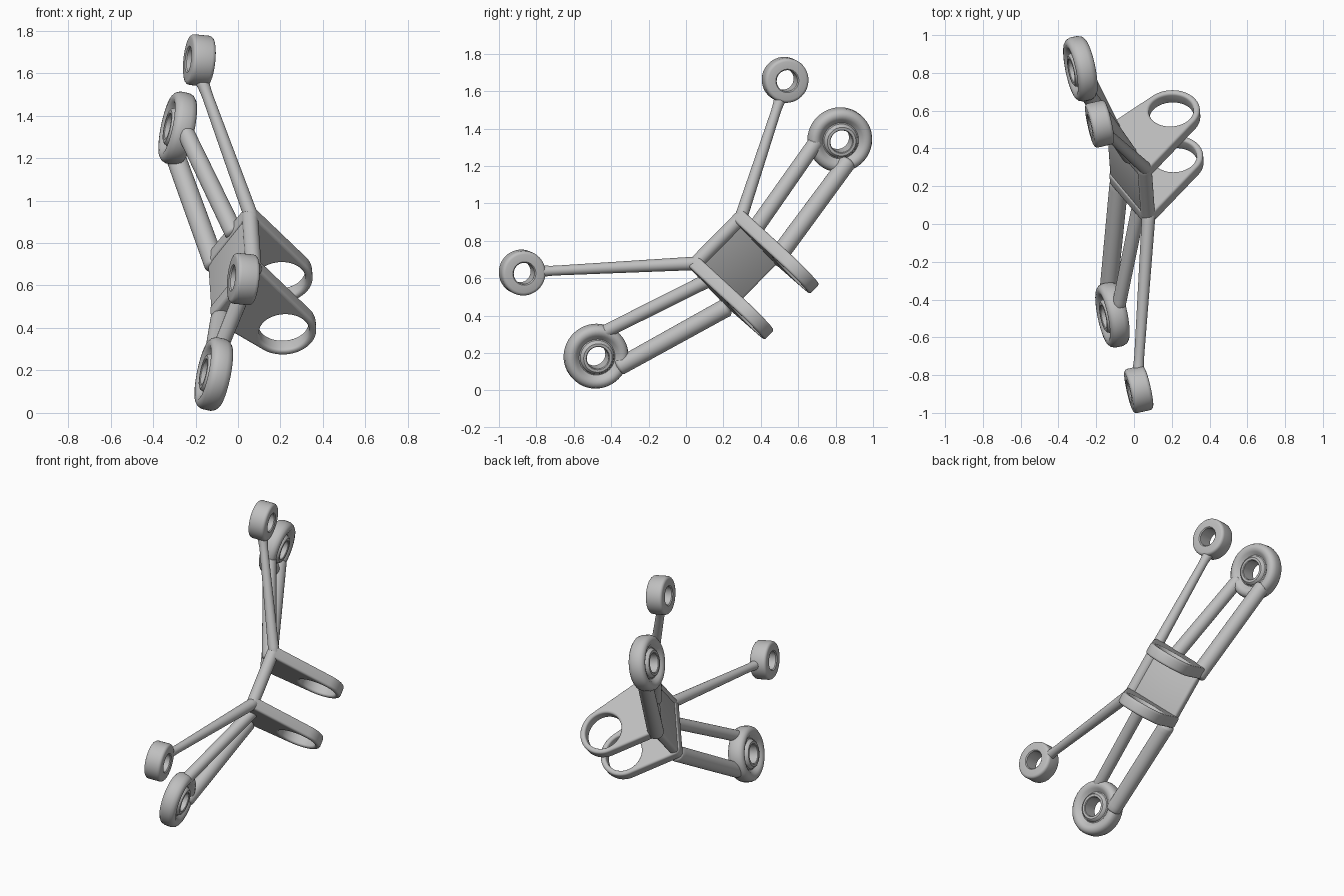
import bpy, bmesh, math
from math import sin, cos, tau
from mathutils import Vector, Matrix
from mathutils.geometry import convex_hull_2d

cube = bpy.data.objects.get("Cube")
if cube:
    bpy.data.objects.remove(cube, do_unlink=True)

GREY = (0.52, 0.52, 0.52, 1)
metal = bpy.data.materials.new("plain grey")
metal.use_nodes = True
metal.diffuse_color = GREY
metal.node_tree.nodes["Principled BSDF"].inputs["Base Color"].default_value = GREY

# Hub frame: out of the plate (N), across the plate (W), along the plate (U)
U = Vector((-0.05, 0.70, 0.71)).normalized()
W = Vector((-0.50, 0.58, -0.64))
W = (W - U * W.dot(U)).normalized()
N = W.cross(U)
HUB = Matrix.Translation((0.10, 0.175, 0.815)) @ Matrix((N, W, U)).transposed().to_4x4()
LUG_U = {"front_lug": -0.185, "back_lug": 0.16}


def hub_point(n, w, u):
    return HUB @ Vector((n, w, u))


def finish(obj, matrix, angle=35):
    obj.matrix_world = matrix
    bpy.ops.object.select_all(action="DESELECT")
    bpy.context.view_layer.objects.active = obj
    obj.select_set(True)
    if obj.type == "CURVE":
        bpy.ops.object.convert(target="MESH")
        obj = bpy.context.view_layer.objects.active
    obj.data.materials.clear()
    obj.data.materials.append(metal)
    bpy.ops.object.shade_smooth_by_angle(angle=math.radians(angle))


def from_bmesh(name, bm, matrix):
    bmesh.ops.recalc_face_normals(bm, faces=bm.faces)
    mesh = bpy.data.meshes.new(name)
    bm.to_mesh(mesh)
    bm.free()
    obj = bpy.data.objects.new(name, mesh)
    bpy.context.collection.objects.link(obj)
    finish(obj, matrix)


def lathe(name, profile, matrix, closed=False, steps=48):
    bm = bmesh.new()
    verts = [bm.verts.new((r, 0, h)) for r, h in profile]
    pairs = list(zip(verts, verts[1:]))
    if closed:
        pairs.append((verts[-1], verts[0]))
    edges = [bm.edges.new(p) for p in pairs]
    bmesh.ops.spin(bm, geom=verts + edges, cent=(0, 0, 0), axis=(0, 0, 1),
                   angle=tau, steps=steps, use_duplicate=False)
    bmesh.ops.remove_doubles(bm, verts=bm.verts, dist=0.0001)
    from_bmesh(name, bm, matrix)


def along(start, direction):
    turn = direction.to_track_quat("Z", "Y").to_matrix().to_4x4()
    return Matrix.Translation(start) @ turn


def strut(name, a, b, ra, rb, flare=0.0):
    """Round-ended tapered bar from a to b; flare widens the start as a fillet."""
    a, b = Vector(a), Vector(b)
    length = (b - a).length
    profile = []
    for i in range(7):
        t = tau / 4 * i / 6
        profile.append((ra * (1 + flare) * sin(t), -0.5 * ra * cos(t)))
    for i in range(1, 24):
        t = i / 24
        edge = max(0, 1 - t * length / 0.09)
        profile.append(((ra + (rb - ra) * t) * (1 + flare * edge ** 2), t * length))
    for i in range(7):
        t = tau / 4 * i / 6
        profile.append((rb * cos(t), length + 0.5 * rb * sin(t)))
    lathe(name, profile, along(a, b - a), steps=32)


def eye(name, centre, axis, half):
    """Ring whose half profile is mirrored through its middle plane."""
    profile = half + [(r, -h) for r, h in reversed(half)]
    lathe(name, profile, along(Vector(centre), Vector(axis)), closed=True)


# Small plain eyes and large recessed eyes
small = [(0.057, 0.048), (0.063, 0.054), (0.103, 0.054), (0.112, 0.051),
         (0.118, 0.044), (0.12, 0.035)]
large = [(0.06, 0.047), (0.064, 0.051), (0.078, 0.051), (0.086, 0.045), (0.092, 0.03),
         (0.098, 0.027), (0.106, 0.033), (0.118, 0.045), (0.135, 0.053), (0.153, 0.05),
         (0.166, 0.039), (0.173, 0.02)]
SMALL_AXIS = (0.97, 0.22, -0.10)
LARGE_AXIS = (0.96, 0.20, -0.20)
eye("upper_small_eye", (-0.182, 0.53, 1.66), SMALL_AXIS, small)
eye("front_small_eye", (0.025, -0.876, 0.63), SMALL_AXIS, small)
eye("upper_large_eye", (-0.284, 0.822, 1.34), LARGE_AXIS, large)
eye("front_large_eye", (-0.114, -0.481, 0.183), LARGE_AXIS, large)

# Single thin arms to the small eyes
strut("upper_thin_arm", (-0.17, 0.505, 1.565),
      hub_point(-0.025, 0.02, LUG_U["back_lug"] + 0.01), 0.025, 0.034, 0.35)
strut("front_thin_arm", (0.022, -0.785, 0.636),
      hub_point(-0.025, 0.02, LUG_U["front_lug"]), 0.025, 0.036, 0.35)

# Paired arms to the large eyes
strut("upper_arm_inner", (-0.247, 0.69, 1.32), (-0.02, 0.36, 0.85), 0.041, 0.044)
strut("upper_arm_outer", (-0.297, 0.86, 1.215), (-0.11, 0.48, 0.70), 0.047, 0.050)
strut("front_arm_inner", (-0.08, -0.43, 0.315), (0.03, 0.11, 0.585), 0.036, 0.038)
strut("front_arm_outer", (-0.135, -0.35, 0.13), (-0.08, 0.21, 0.44), 0.047, 0.050)

# Hub plate with a thick rounded top edge
bm = bmesh.new()
bmesh.ops.create_cube(bm, size=1, matrix=Matrix.Translation((-0.03, 0.19, -0.012))
                      @ Matrix.Diagonal((0.056, 0.375, 0.4, 1)))
bmesh.ops.bevel(bm, geom=bm.edges[:], offset=0.018, segments=3, profile=0.5,
                affect="EDGES")
from_bmesh("hub_plate", bm, HUB)
strut("hub_top_edge", hub_point(-0.027, 0.025, LUG_U["front_lug"]),
      hub_point(-0.027, 0.025, LUG_U["back_lug"]), 0.038, 0.038)


def circle(n, w, r, count=64):
    return [Vector((n + r * cos(tau * i / count), w + r * sin(tau * i / count)))
            for i in range(count)]


# Two lugs: rounded triangular plates with a wide bore
LUG = (0.296, 0.297)
BEVEL = 0.014
cloud = (circle(-0.026, 0.025, 0.038 - BEVEL) + circle(-0.028, 0.35, 0.038 - BEVEL)
         + circle(*LUG, 0.152 - BEVEL))
outline = [cloud[i] for i in convex_hull_2d(cloud)]
bore = circle(*LUG, 0.118 + BEVEL)
for name, u in LUG_U.items():
    curve = bpy.data.curves.new(name, "CURVE")
    curve.dimensions = "2D"
    curve.fill_mode = "BOTH"
    curve.extrude = 0.037 - BEVEL
    curve.bevel_depth = BEVEL
    curve.bevel_resolution = 3
    # The bevel grows the outline outward and the bore inward
    for loop in (outline, bore):
        spline = curve.splines.new("POLY")
        spline.points.add(len(loop) - 1)
        for point, p in zip(spline.points, loop):
            point.co = (p.x, p.y, 0, 1)
        spline.use_cyclic_u = True
    lug = bpy.data.objects.new(name, curve)
    bpy.context.collection.objects.link(lug)
    finish(lug, HUB @ Matrix.Translation((0, 0, u)))
